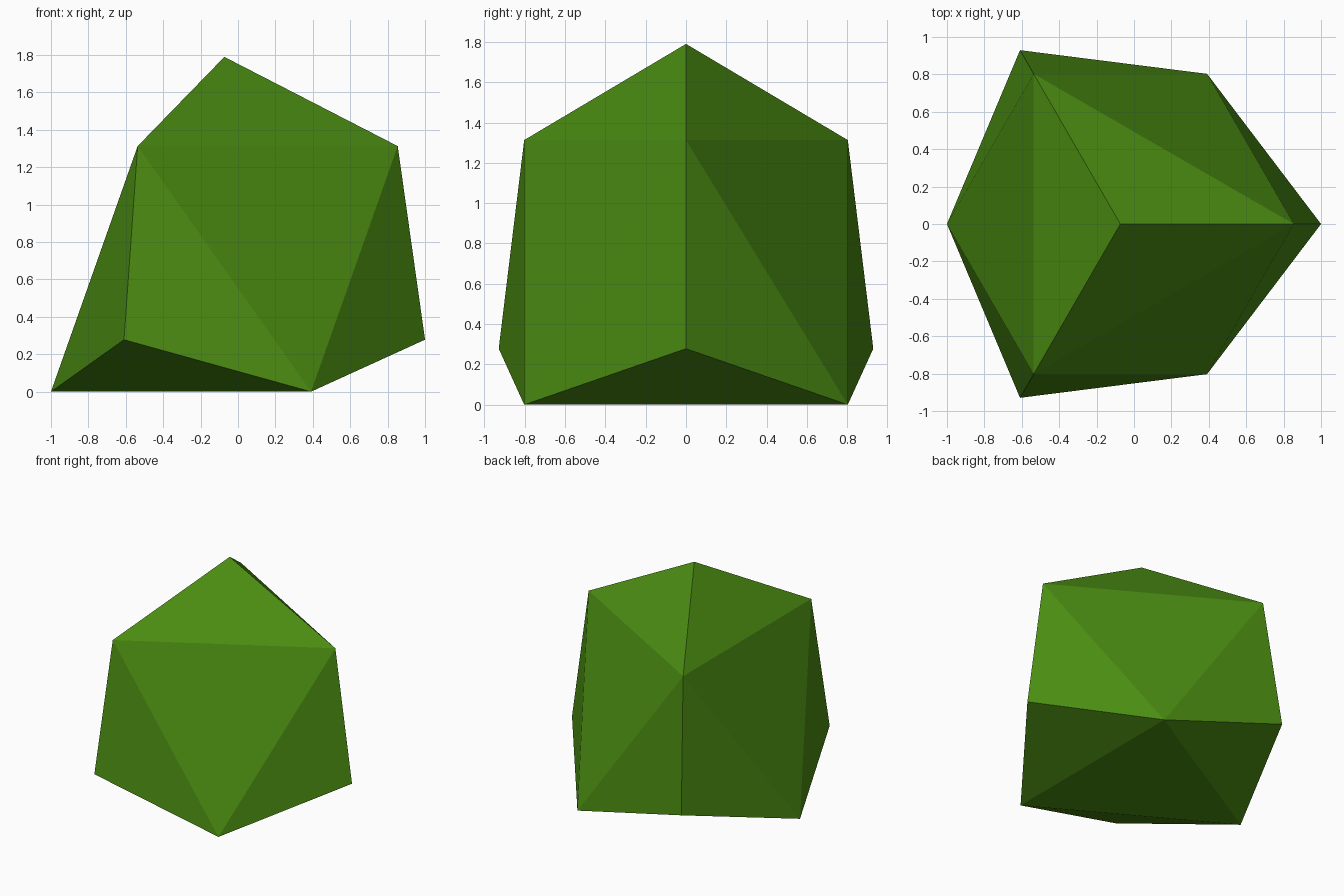
import bpy
import bmesh
from math import cos, sin, radians

cube = bpy.data.objects.get("Cube")
if cube:
    bpy.data.objects.remove(cube, do_unlink=True)

# Leaf green material
green = bpy.data.materials.new("leaf green")
green.use_nodes = True
color = (0.07, 0.265, 0.006, 1.0)
green.diffuse_color = color
bsdf = green.node_tree.nodes["Principled BSDF"]
bsdf.inputs["Base Color"].default_value = color
bsdf.inputs["Roughness"].default_value = 0.9

AXIS_X = -0.073
bm = bmesh.new()


def ring(radius, z, turn):
    """Three evenly spaced corners around the vertical axis."""
    for k in range(3):
        a = radians(turn + 120 * k)
        bm.verts.new((AXIS_X + radius * cos(a), radius * sin(a), z))


# Faceted clump: apex, shoulders, wide waist and turned base, wrapped in facets
bm.verts.new((AXIS_X, 0, 1.79))
ring(0.927, 1.313, 0)
ring(1.073, 0.278, 0)
ring(0.927, 0, 60)
bmesh.ops.convex_hull(bm, input=bm.verts[:])
bmesh.ops.recalc_face_normals(bm, faces=bm.faces[:])

mesh = bpy.data.meshes.new("foliage_clump")
bm.to_mesh(mesh)
bm.free()
mesh.materials.append(green)
clump = bpy.data.objects.new("foliage_clump", mesh)
bpy.context.collection.objects.link(clump)
